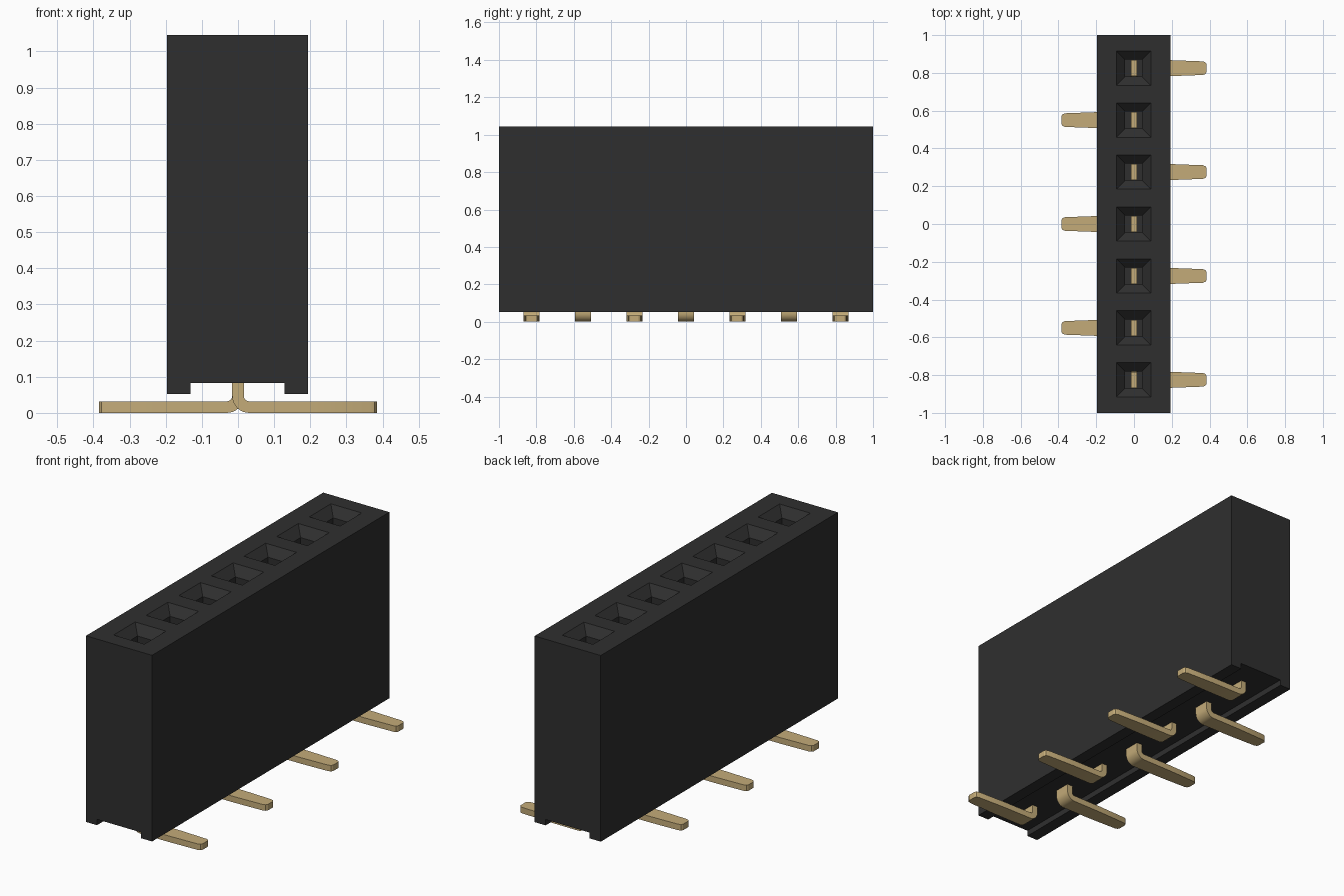
import bpy, bmesh, math

cube = bpy.data.objects.get("Cube")
if cube:
    bpy.data.objects.remove(cube, do_unlink=True)

PITCH, COUNT = 0.275, 7
TOP, BODY_X = 1.045, -0.002


def material(name, rgb, roughness):
    m = bpy.data.materials.new(name)
    m.use_nodes = True
    m.diffuse_color = (*rgb, 1)
    bsdf = m.node_tree.nodes["Principled BSDF"]
    bsdf.inputs["Base Color"].default_value = (*rgb, 1)
    bsdf.inputs["Roughness"].default_value = roughness
    return m


black = material("black plastic", (0.028, 0.028, 0.028), 0.6)
gold = material("gold contact", (0.55, 0.41, 0.19), 0.4)


def make_object(name, bm, mat):
    bmesh.ops.recalc_face_normals(bm, faces=bm.faces)
    mesh = bpy.data.meshes.new(name)
    bm.to_mesh(mesh)
    bm.free()
    mesh.materials.append(mat)
    ob = bpy.data.objects.new(name, mesh)
    bpy.context.collection.objects.link(ob)
    return ob


def loft(bm, rings):
    """Skin a list of equal-length point loops and cap both ends."""
    loops = [[bm.verts.new(p) for p in ring] for ring in rings]
    for a, b in zip(loops, loops[1:]):
        for i in range(len(a)):
            j = (i + 1) % len(a)
            bm.faces.new((a[i], a[j], b[j], b[i]))
    bm.faces.new(loops[0])
    bm.faces.new(loops[-1])


def square(x, y, z, h):
    return [(x - h, y - h, z), (x + h, y - h, z), (x + h, y + h, z), (x - h, y + h, z)]


rows = [(i - (COUNT - 1) / 2) * PITCH for i in range(COUNT)]

# Housing: block with a channel along its underside
outline = [(-0.195, 0.052), (-0.13, 0.052), (-0.13, 0.083), (0.13, 0.083),
           (0.13, 0.052), (0.195, 0.052), (0.195, TOP), (-0.195, TOP)]
bm = bmesh.new()
loft(bm, [[(x + BODY_X, y, z) for x, z in outline] for y in (-1, 1)])
housing = make_object("housing", bm, black)

# Sockets: funnel mouths leading into deep square holes
bm = bmesh.new()
for y in rows:
    loft(bm, [square(BODY_X, y, z, h) for z, h in
              ((0.15, 0.045), (TOP - 0.045, 0.045), (TOP, 0.091), (TOP + 0.05, 0.091))])
cutter = make_object("socket_cutter", bm, black)
cutter.hide_render = True
cut = housing.modifiers.new("sockets", 'BOOLEAN')
cut.object = cutter
cut.operation = 'DIFFERENCE'
cut.solver = 'EXACT'
bpy.context.view_layer.objects.active = housing
bpy.ops.object.modifier_apply(modifier=cut.name)
bpy.data.objects.remove(cutter, do_unlink=True)

# Contacts: upright blade, rounded bend, then a tapered foot to alternate sides
T, RI = 0.032, 0.015
RO = RI + T
CX, CZ = RI + T / 2, RO


def contact(name, y, side):
    # each station: outer point, inner point, half width
    stations = [((-T / 2, 0.65), (T / 2, 0.65), 0.042)]
    for k in range(9):
        a = math.pi + k * math.pi / 16
        c, s = math.cos(a), math.sin(a)
        stations.append(((CX + RO * c, CZ + RO * s), (CX + RI * c, CZ + RI * s), 0.043))
    for x, w in ((0.20, 0.042), (0.365, 0.036), (0.378, 0.031), (0.384, 0.022)):
        stations.append(((x, 0), (x, T), w))
    bm = bmesh.new()
    loft(bm, [[(side * o[0], y - w, o[1]), (side * o[0], y + w, o[1]),
               (side * i[0], y + w, i[1]), (side * i[0], y - w, i[1])]
              for o, i, w in stations])
    ob = make_object(name, bm, gold)
    bpy.ops.object.select_all(action='DESELECT')
    ob.select_set(True)
    bpy.context.view_layer.objects.active = ob
    bpy.ops.object.shade_smooth_by_angle(angle=math.radians(20))


for i, y in enumerate(rows):
    contact(f"contact_{i + 1}", y, 1 if i % 2 == 0 else -1)
